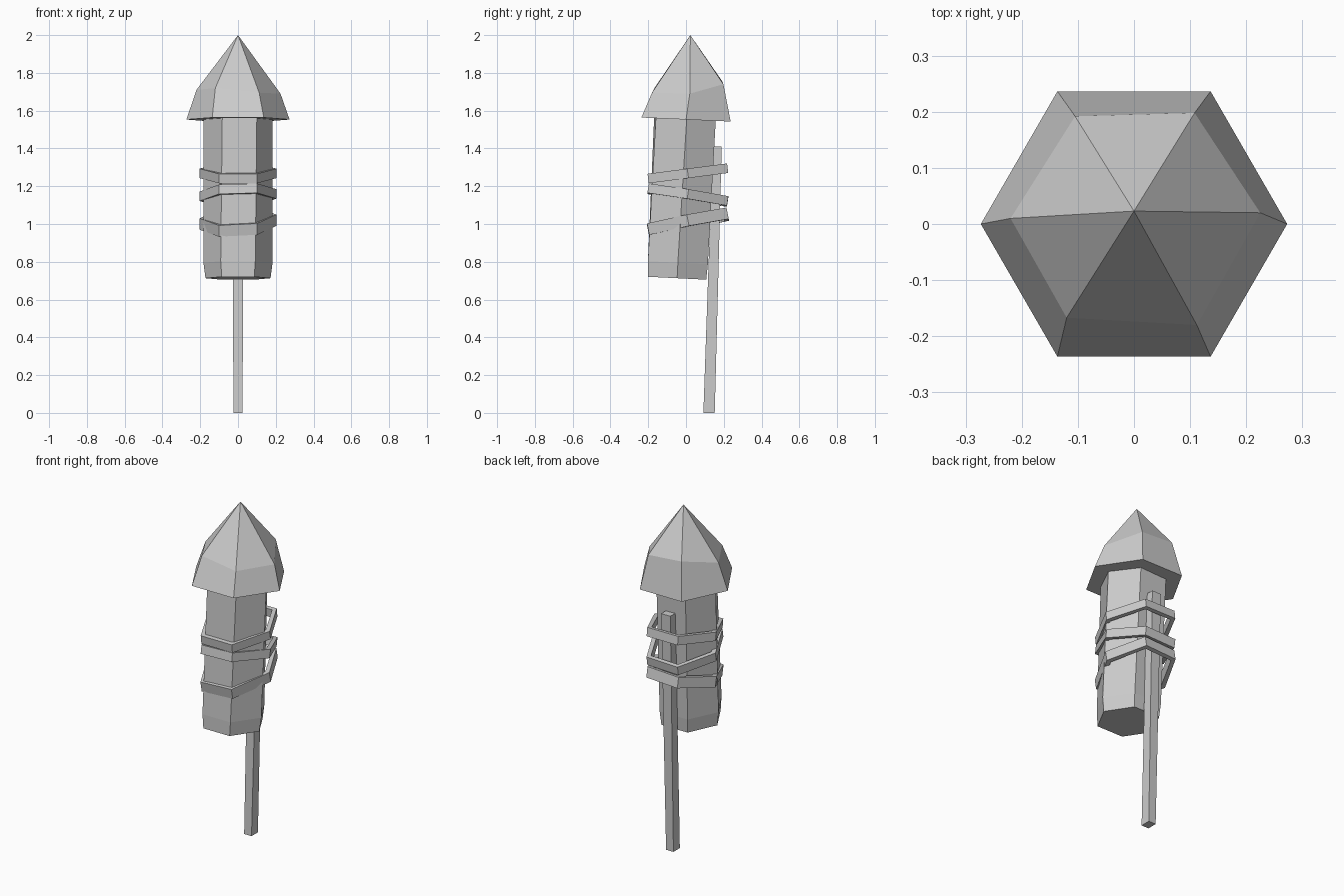
import bpy
import bmesh
import math

cube = bpy.data.objects.get("Cube")
if cube:
    bpy.data.objects.remove(cube, do_unlink=True)

grey = bpy.data.materials.new("light grey")
grey.use_nodes = True
COLOUR = (0.6, 0.6, 0.6, 1)
grey.diffuse_color = COLOUR
grey.node_tree.nodes["Principled BSDF"].inputs["Base Color"].default_value = COLOUR


def hexagon(y, z, rx, ry=None, twist=0, pitch=0, roll=0):
    """Six points around (0, y, z); pitch and roll are slopes along y and x."""
    ry = ry or rx
    points = []
    for i in range(6):
        a = math.radians(60 * i + twist)
        px, py = rx * math.cos(a), ry * math.sin(a)
        points.append((px, y + py, z + pitch * py + roll * px))
    return points


def square(y, z, half_x, half_y):
    return [(sx * half_x, y + sy * half_y, z)
            for sx, sy in ((-1, -1), (1, -1), (1, 1), (-1, 1))]


def loft(name, rings, tip=None, loop=False):
    """Skin a stack of rings, closing it with caps, a tip or a loop."""
    bm = bmesh.new()
    rows = [[bm.verts.new(p) for p in ring] for ring in rings]
    n = len(rows[0])
    pairs = list(zip(rows, rows[1:])) + ([(rows[-1], rows[0])] if loop else [])
    for low, high in pairs:
        for i in range(n):
            j = (i + 1) % n
            bm.faces.new((low[i], low[j], high[j], high[i]))
    if not loop:
        bm.faces.new(rows[0][::-1])
        if tip:
            top = bm.verts.new(tip)
            for i in range(n):
                bm.faces.new((rows[-1][i], rows[-1][(i + 1) % n], top))
        else:
            bm.faces.new(rows[-1])
    bmesh.ops.recalc_face_normals(bm, faces=bm.faces)
    mesh = bpy.data.meshes.new(name)
    bm.to_mesh(mesh)
    bm.free()
    mesh.materials.append(grey)
    obj = bpy.data.objects.new(name, mesh)
    bpy.context.collection.objects.link(obj)


# Leaning six-sided tube with a slightly narrowed foot
loft("tube", [
    hexagon(-0.047, 0.713, 0.172, 0.178, 0, -0.05),
    hexagon(-0.043, 0.795, 0.183, 0.183, 0, -0.05),
    hexagon(-0.005, 1.57, 0.183, 0.183, 3, -0.05),
])

# Pointed cap, its shoulder a little uneven
shoulder = [(0.225, 0.02, 1.69), (0.108, 0.198, 1.74), (-0.105, 0.192, 1.755),
            (-0.22, 0.01, 1.71), (-0.12, -0.167, 1.72), (0.112, -0.18, 1.695)]
loft("cap", [hexagon(0, 1.553, 0.273, 0.273, 0, -0.045), shoulder], tip=(0, 0.023, 2.0))

# Guide stick running up the back
loft("stick", [square(0.122, 0, 0.024, 0.03), square(0.165, 1.41, 0.03, 0.024)])

# Tilted bindings around tube and stick: height, thickness, slopes
bindings = {
    "upper_binding": (1.268, 0.05, 0.13, 0.0),
    "middle_binding": (1.153, 0.05, -0.16, 0.03),
    "lower_binding": (1.01, 0.06, 0.2, 0.05),
}
for name, (z, height, pitch, roll) in bindings.items():
    rings = []
    for inset, side in ((0, -1), (0, 1), (0.027, 1), (0.027, -1)):
        rings.append(hexagon(0.01 - side * pitch * height / 2, z + side * height / 2,
                             0.203 - inset, 0.243 - inset, 0, pitch, roll))
    loft(name, rings, loop=True)
